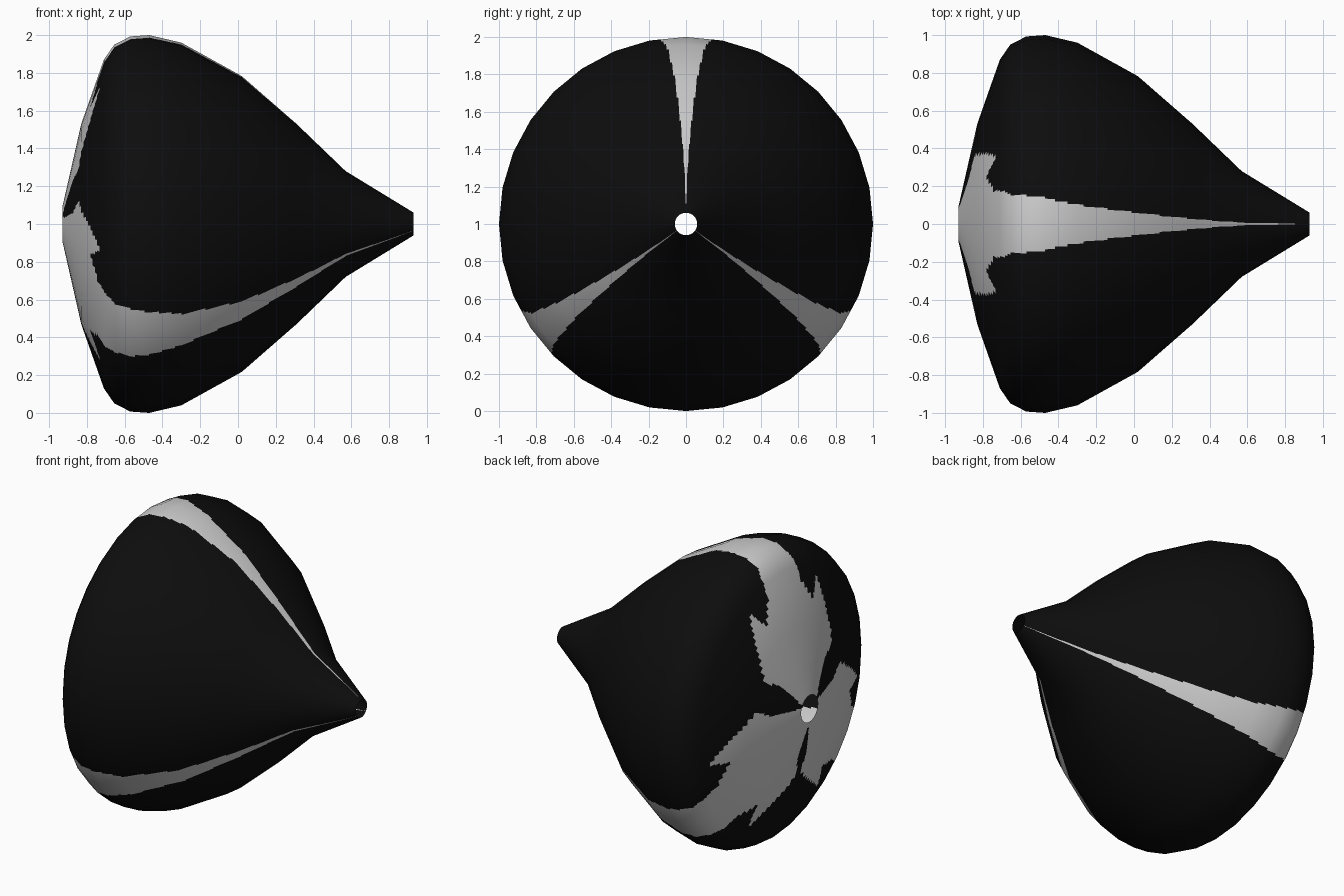
import bpy, math
from mathutils import Vector

if "Cube" in bpy.data.objects:
    bpy.data.objects.remove(bpy.data.objects["Cube"])

SIDES, ACROSS, ALONG = 32, 16, 10   # polygon sides, paint cells per side, paint cells per profile step
# Profile of the turned shell: (x, radius), open at both ends
PROFILE = [(-.93, .09), (-.83, .53), (-.71, .87), (-.655, .95), (-.57, .993), (-.47, 1.0),
           (-.30, .96), (.02, .783), (.31, .53), (.57, .28), (.93, .06)]

# Painted pattern: half-angle in degrees around each band centre, by x
CENTRES = (90, 216, 324)
FLARE = [(-.93, 58), (-.912, 48), (-.873, 46), (-.848, 52), (-.83, 44), (-.805, 38), (-.77, 32), (-.735, 27)]
NOTCH = [(-.785, 22), (-.735, 26)]
STRIPE = [(-.785, 22), (-.74, 13), (-.65, 9.5), (-.5, 8.3), (-.3, 6.2), (0, 4.5), (.31, 3), (.57, 1.6), (.93, .7)]


def lookup(table, x):
    for (x0, v0), (x1, v1) in zip(table, table[1:]):
        if x <= x1:
            return v0 + (v1 - v0) * (x - x0) / (x1 - x0)
    return table[-1][1]


def is_band(x, deg):
    d = min(abs((deg - c + 180) % 360 - 180) for c in CENTRES)
    if x < NOTCH[0][0]:
        return d < lookup(FLARE, x)
    if d < lookup(STRIPE, x):
        return True
    return x < FLARE[-1][0] and lookup(NOTCH, x) < d < lookup(FLARE, x)


def material(name, v):
    m = bpy.data.materials.new(name)
    m.diffuse_color = (v, v, v, 1)
    m.use_nodes = True
    m.node_tree.nodes["Principled BSDF"].inputs["Base Color"].default_value = m.diffuse_color
    return m


# Smooth profile normals at the profile points
seg = [Vector((-(b[1] - a[1]), b[0] - a[0])).normalized() for a, b in zip(PROFILE, PROFILE[1:])]
pn = [seg[0]] + [(a + b).normalized() for a, b in zip(seg, seg[1:])] + [seg[-1]]

# Rows along the axis: x, radius, normal
rows = []
for i in range(len(PROFILE) - 1):
    (x0, r0), (x1, r1) = PROFILE[i], PROFILE[i + 1]
    n = ALONG if abs(x1 - x0) + abs(r1 - r0) > .2 else 4
    for k in range(n):
        t = k / n
        rows.append((x0 + (x1 - x0) * t, r0 + (r1 - r0) * t, pn[i].lerp(pn[i + 1], t)))
rows.append((*PROFILE[-1], pn[-1]))

# Shell: facets of a 32-sided turning, divided finely for the paint
cols = SIDES * ACROSS
verts, normals, faces, paint = [], [], [], []
half = math.pi / SIDES
for x, r, n in rows:
    for j in range(cols):
        a = 2 * math.pi * j / cols
        rr = r * math.cos(half) / math.cos(a % (2 * half) - half)
        c, s = math.cos(a), math.sin(a)
        verts.append((x, rr * c, 1 + rr * s))
        normals.append(Vector((n.x, n.y * c, n.y * s)).normalized())
for i in range(len(rows) - 1):
    xm = (rows[i][0] + rows[i + 1][0]) / 2
    for j in range(cols):
        k = (j + 1) % cols
        faces.append((i * cols + j, i * cols + k, (i + 1) * cols + k, (i + 1) * cols + j))
        paint.append(1 if is_band(xm, 360 * (j + .5) / cols) else 0)

me = bpy.data.meshes.new("spinner_shell")
me.from_pydata(verts, [], faces)
me.materials.append(material("black", .004))
me.materials.append(material("light grey", .62))
me.polygons.foreach_set("material_index", paint)
me.polygons.foreach_set("use_smooth", [True] * len(faces))
me.update()
me.normals_split_custom_set_from_vertices(normals)
ob = bpy.data.objects.new("spinner_shell", me)
bpy.context.collection.objects.link(ob)
